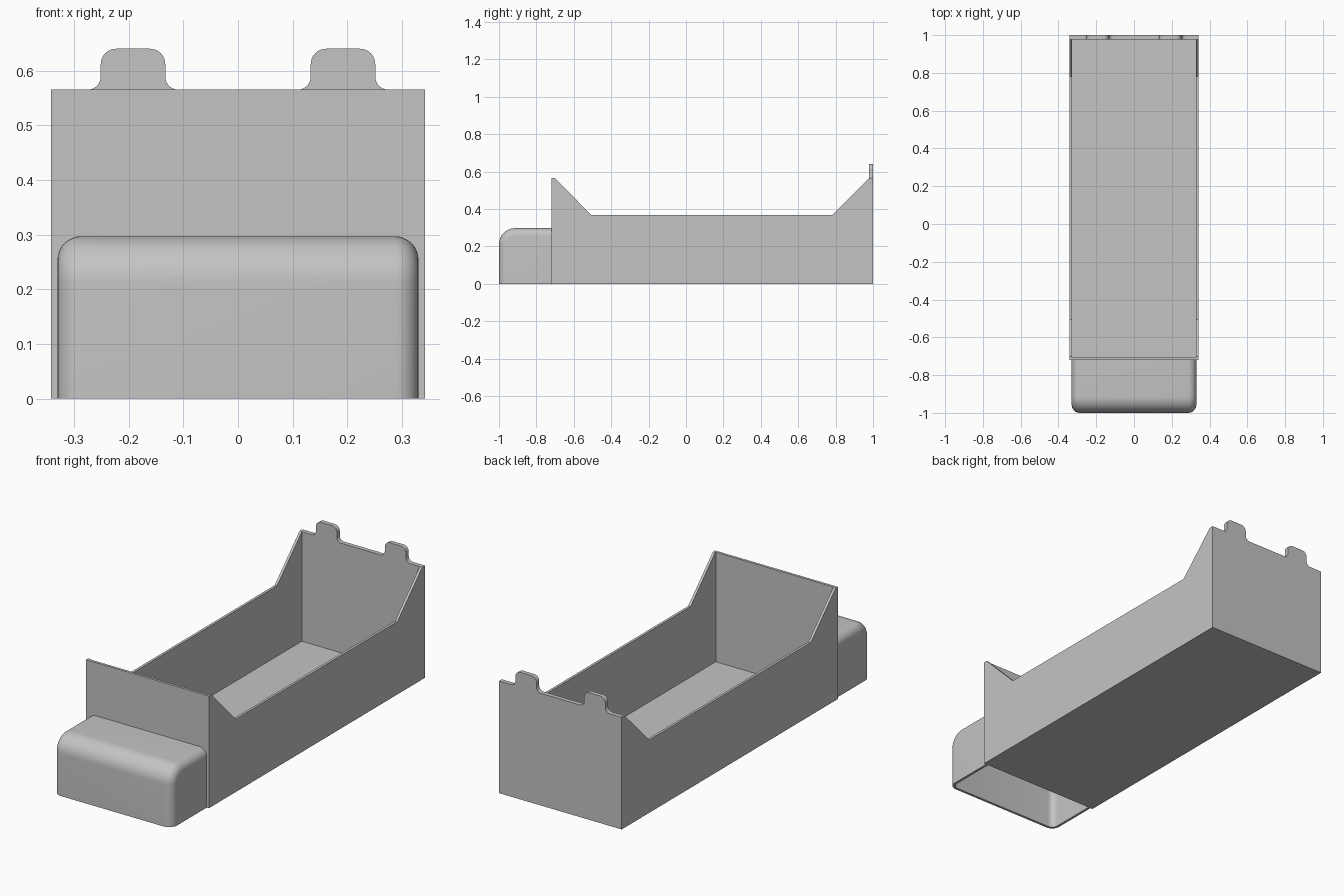
import bpy, bmesh, math
from mathutils import Vector

if "Cube" in bpy.data.objects:
    bpy.data.objects.remove(bpy.data.objects["Cube"])

WALL, BACK_WALL = 0.013, 0.022
HALF_W, FRONT, BACK, TOP = 0.342, -0.72, 1.0, 0.565

grey = bpy.data.materials.new("plain grey")
grey.use_nodes = True
grey.diffuse_color = (0.55, 0.55, 0.55, 1)
grey.node_tree.nodes["Principled BSDF"].inputs["Base Color"].default_value = (0.55, 0.55, 0.55, 1)


def make_object(name, bm):
    bmesh.ops.recalc_face_normals(bm, faces=bm.faces)
    mesh = bpy.data.meshes.new(name)
    bm.to_mesh(mesh)
    bm.free()
    obj = bpy.data.objects.new(name, mesh)
    bpy.context.collection.objects.link(obj)
    mesh.materials.append(grey)
    return obj


def prism(name, outline, sweep):
    """Extrude a closed outline of 3D points along a vector."""
    bm = bmesh.new()
    face = bm.faces.new([bm.verts.new(p) for p in outline])
    new = bmesh.ops.extrude_face_region(bm, geom=[face], use_keep_orig=True)["geom"]
    verts = [v for v in new if isinstance(v, bmesh.types.BMVert)]
    bmesh.ops.translate(bm, verts=verts, vec=Vector(sweep))
    return make_object(name, bm)


def box(bm, low, high):
    verts = bmesh.ops.create_cube(bm, size=1)["verts"]
    for v in verts:
        v.co = [h if c > 0 else l for c, l, h in zip(v.co, low, high)]


def activate(obj):
    bpy.ops.object.select_all(action="DESELECT")
    obj.select_set(True)
    bpy.context.view_layer.objects.active = obj


def apply_modifier(obj, mod):
    activate(obj)
    bpy.ops.object.modifier_apply(modifier=mod.name)


def arc(cx, cz, r, start, end, steps=8):
    angles = [math.radians(start + (end - start) * i / steps) for i in range(steps + 1)]
    return [(cx + r * math.cos(a), cz + r * math.sin(a)) for a in angles]


# Open tray: side profile with dipped sides, hollowed by a box
side = [(FRONT, 0), (BACK, 0), (BACK, TOP), (BACK - BACK_WALL, TOP),
        (0.78, 0.367), (-0.505, 0.367), (FRONT + WALL + 0.005, TOP), (FRONT, TOP)]
tray = prism("tray", [(-HALF_W, y, z) for y, z in side], (2 * HALF_W, 0, 0))
bm = bmesh.new()
box(bm, (WALL - HALF_W, FRONT + WALL, WALL), (HALF_W - WALL, BACK - BACK_WALL, 1))
cutter = make_object("tray_cutter", bm)
cutter.hide_render = True
cut = tray.modifiers.new("hollow", "BOOLEAN")
cut.operation, cut.solver, cut.object = "DIFFERENCE", "EXACT", cutter
apply_modifier(tray, cut)
bpy.data.objects.remove(cutter)

# Two rounded tabs with flared feet on the back wall
half, r, foot, tab_top = 0.059, 0.028, 0.024, 0.64
right_half = (arc(half + foot, TOP + foot, foot, 270, 180)
              + arc(half - r, tab_top - r, r, 0, 90))
outline = right_half + [(-x, z) for x, z in reversed(right_half)]
for label, cx in (("left", 0.192), ("right", -0.192)):
    prism(label + "_back_tab", [(cx + x, BACK - BACK_WALL, z) for x, z in outline],
          (0, BACK_WALL, 0))

# Hollow front pull: rounded box, open underneath and against the tray
HX, HY, HZ = 0.33, -1.0, 0.297
bm = bmesh.new()
box(bm, (-HX, HY, 0), (HX, FRONT, HZ))
front_top = [e for e in bm.edges
             if all(v.co.y < HY + 0.01 and v.co.z > HZ - 0.01 for v in e.verts)]
bmesh.ops.bevel(bm, geom=front_top, offset=0.085, segments=12, profile=0.5, affect="EDGES")
ends = [e for e in bm.edges
        if abs(e.verts[0].co.x - e.verts[1].co.x) < 0.001
        and not all(v.co.z < 0.001 for v in e.verts)
        and not all(v.co.y > FRONT - 0.001 for v in e.verts)]
bmesh.ops.bevel(bm, geom=ends, offset=0.043, segments=8, profile=0.5, affect="EDGES")
bm.normal_update()
opened = [f for f in bm.faces
          if all(v.co.z < 0.001 for v in f.verts)
          or all(v.co.y > FRONT - 0.001 for v in f.verts)]
bmesh.ops.delete(bm, geom=opened, context="FACES")
pull = make_object("front_pull", bm)
shell = pull.modifiers.new("shell", "SOLIDIFY")
shell.thickness, shell.offset, shell.use_even_offset = WALL, -1, True
apply_modifier(pull, shell)

# Smooth the curves, keep hard edges sharp
for obj in [o for o in bpy.context.collection.objects if o.type == "MESH"]:
    activate(obj)
    bpy.ops.object.shade_smooth_by_angle(angle=math.radians(30))
